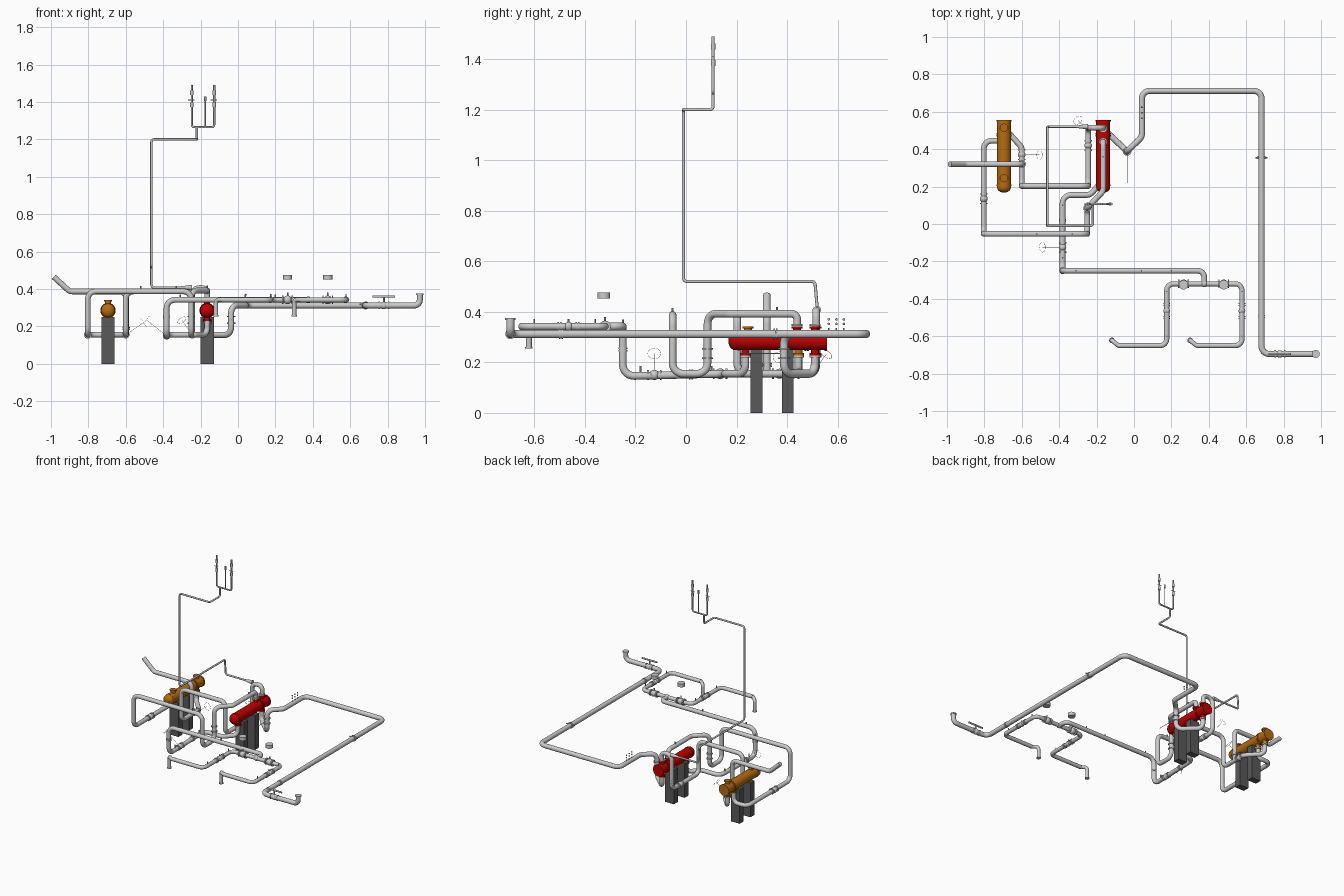
import bpy, math
from mathutils import Vector as V

if "Cube" in bpy.data.objects:
    bpy.data.objects.remove(bpy.data.objects["Cube"])


def paint(name, c):
    m = bpy.data.materials.new(name)
    m.diffuse_color = (*c, 1)
    m.use_nodes = True
    m.node_tree.nodes["Principled BSDF"].inputs["Base Color"].default_value = m.diffuse_color
    return m


red = paint("red_paint", (0.55, 0.0, 0.0))
orange = paint("orange_paint", (0.47, 0.15, 0.005))
dark = paint("dark_grey", (0.1, 0.1, 0.1))


def finish(o, mat=None):
    for p in o.data.polygons:
        p.use_smooth = True
    o.data.set_sharp_from_angle(angle=math.radians(40))
    if mat:
        o.data.materials.append(mat)
    return o


def rod(name, a, b, r, r2=None, mat=None, n=20):
    a, b = V(a), V(b)
    d = b - a
    bpy.ops.mesh.primitive_cone_add(vertices=n, radius1=r, radius2=r if r2 is None else r2,
                                    depth=d.length, location=(a + b) / 2)
    o = bpy.context.object
    o.rotation_euler = d.to_track_quat('Z', 'Y').to_euler()
    o.name = name
    return finish(o, mat)


def ball(name, c, r, scale=(1, 1, 1), mat=None):
    bpy.ops.mesh.primitive_uv_sphere_add(segments=20, ring_count=12, radius=r, location=c)
    o = bpy.context.object
    o.name, o.scale = name, scale
    return finish(o, mat)


def pipe(name, pts, r, bend=0.04):
    # polyline with rounded elbows, swept with a round section
    pts = [V(p) for p in pts]
    path = [pts[0]]
    for a, b, c in zip(pts, pts[1:], pts[2:]):
        u, v = (a - b), (c - b)
        half = u.angle(v) / 2
        t = min(bend / math.tan(half), u.length * .49, v.length * .49)
        u.normalize()
        v.normalize()
        rad = t * math.tan(half)
        cen = b + (u + v).normalized() * (rad / math.sin(half))
        s, e = (b + u * t - cen).normalized(), (b + v * t - cen).normalized()
        path += [cen + s.slerp(e, i / 8) * rad for i in range(9)]
    path.append(pts[-1])
    cu = bpy.data.curves.new(name, 'CURVE')
    cu.dimensions, cu.bevel_depth, cu.bevel_resolution, cu.use_fill_caps = '3D', r, 8, True
    sp = cu.splines.new('POLY')
    sp.points.add(len(path) - 1)
    for q, p in zip(sp.points, path):
        q.co = (*p, 1)
    tmp = bpy.data.objects.new(name + "_path", cu)
    bpy.context.collection.objects.link(tmp)
    bpy.context.view_layer.update()
    me = bpy.data.meshes.new_from_object(tmp.evaluated_get(bpy.context.evaluated_depsgraph_get()))
    bpy.data.objects.remove(tmp)
    o = bpy.data.objects.new(name, me)
    bpy.context.collection.objects.link(o)
    return finish(o)


def flange(name, c, d, r=0.021, t=0.006, gap=0.004):
    # bolted pair of rings around a pipe
    c, d = V(c), V(d).normalized()
    for s in (-1, 1):
        rod(name, c + d * s * (gap / 2), c + d * s * (gap / 2 + t), r)


def valve(name, c, d, r=0.02):
    c, d = V(c), V(d).normalized()
    ball(name + "_body", c, r)
    for s in (-1, 1):
        rod(name + "_flange", c + d * s * 0.022, c + d * s * 0.029, r)


def handwheel(name, a, c, r=0.026):
    a, c = V(a), V(c)
    rod(name + "_stem", a, c, 0.0008, n=8)
    bpy.ops.mesh.primitive_torus_add(major_radius=r, minor_radius=0.0007, major_segments=24,
                                     minor_segments=6, location=c,
                                     rotation=(c - a).to_track_quat('Z', 'Y').to_euler())
    bpy.context.object.name = name


# heat exchangers on twin pedestals
def exchanger(tag, x, mat, nozzles):
    z = 0.285
    rod(tag + "_shell", (x, 0.195, z), (x, 0.55, z), 0.037, mat=mat, n=32)
    ball(tag + "_end_cap", (x, 0.195, z), 0.037, (1, 0.75, 1), mat)
    for y, r in ((0.207, 0.039), (0.472, 0.041), (0.482, 0.041), (0.553, 0.041)):
        rod(tag + "_flange", (x, y - 0.004, z), (x, y + 0.004, z), r, mat=mat, n=32)
    for y, s in nozzles:
        rod(tag + "_nozzle", (x, y, z), (x, y, z + s * 0.055), 0.016, mat=mat)
        rod(tag + "_nozzle_flange", (x, y, z + s * 0.048), (x, y, z + s * 0.057), 0.022, mat=mat)
    for y in (0.279, 0.403):
        bpy.ops.mesh.primitive_cube_add(size=1, location=(x, y, 0.125))
        o = bpy.context.object
        o.name, o.scale = tag + "_pedestal", (0.072, 0.046, 0.25)
        o.data.materials.append(dark)


RX, OX, LO, HI, R = -0.165, -0.695, 0.155, 0.387, 0.0152
exchanger("red_exchanger", RX, red, [(0.235, -1), (0.44, 1), (0.51, 1), (0.51, -1)])
exchanger("orange_exchanger", OX, orange, [(0.245, 1), (0.515, 1), (0.445, -1), (0.515, -1)])
for y, s in ((0.235, -1), (0.44, 1), (0.51, 1), (0.51, -1)):
    rod("red_mating_flange", (RX, y, .285 + s * .058), (RX, y, .285 + s * .066), 0.022)
for y in (0.445, 0.515):
    rod("orange_mating_flange", (OX, y, .227), (OX, y, .219), 0.022)

# long outlet pipe
pipe("outlet_pipe", [(RX, .51, .23), (RX, .51, LO), (-.037, .388, LO), (-.037, .388, .312),
                     (.042, .465, .312), (.042, .712, .312), (.682, .712, .312),
                     (.682, -.695, .312), (.972, -.695, .312), (.972, -.695, .375)], 0.0163, 0.042)
rod("outlet_end_flange", (.972, -.695, .368), (.972, -.695, .376), 0.021)
flange("outlet_flange", (-.037, .388, .235), (0, 0, 1), 0.023, gap=.03)
flange("outlet_flange", (.682, .355, .312), (0, 1, 0), 0.021)
rod("outlet_clamp", (.65, .355, .318), (.715, .355, .318), 0.004, n=8)
flange("outlet_flange", (.682, -.495, .312), (0, 1, 0), 0.019)
valve("outlet_valve", (.78, -.695, .312), (1, 0, 0))
rod("outlet_valve_stem", (.78, -.695, .312), (.78, -.695, .36), 0.005, n=10)
rod("outlet_valve_lever", (.72, -.695, .36), (.84, -.695, .36), 0.006, n=10)
rod("outlet_stem", (-.037, .38, .235), (-.037, .22, .235), 0.0015, n=8)

# supply pipe splitting into two branches
BZ = 0.342
pipe("supply_pipe", [(RX, .235, .23), (RX, .235, LO), (-.235, .155, LO), (-.382, .155, LO),
                     (-.382, -.25, LO - .01), (-.382, -.25, BZ), (.375, -.25, BZ),
                     (.375, -.32, BZ)], R, 0.045)
valve("supply_valve", (-.382, -.125, LO - .005), (0, 1, 0))
flange("supply_flange", (-.382, .02, LO - .003), (0, 1, 0), 0.019)
flange("supply_flange", (-.382, -.25, .25), (0, 0, 1), 0.018)
for y in (.1, -.18):
    rod("supply_tap", (-.382, y, .15), (-.382, y, .185), 0.004, n=8)
pipe("branch_header", [(-.085, -.65, BZ), (.175, -.65, BZ), (.175, -.32, BZ), (.577, -.32, BZ),
                       (.577, -.65, BZ), (.334, -.65, BZ)], 0.0138, 0.035)
for x in (-.118, .3):
    s = x + .034
    pipe("branch_end", [(s + .02, -.65, BZ), (s, -.65, BZ), (x, -.622, BZ), (x, -.622, .26)],
         0.012, 0.02)
    rod("branch_end_flange", (x, -.622, .254), (x, -.622, .26), 0.015)
for x, xb in ((.265, .175), (.48, .577)):
    valve("control_valve", (x, -.32, BZ), (1, 0, 0), 0.023)
    rod("control_valve_neck", (x, -.32, BZ), (x, -.32, .38), 0.004, n=8)
    rod("valve_actuator", (x, -.325, .452), (x, -.325, .476), 0.025)
    for y in (-.43, -.5):
        flange("branch_flange", (xb, y, BZ), (0, 1, 0), 0.018)
    ball("branch_valve_body", (xb, -.465, BZ), 0.018)
    for y in (-.36, -.465, -.6):
        rod("branch_tap", (xb, y, BZ), (xb, y, BZ + .03), 0.003, n=8)
ball("branch_tee", (.375, -.32, BZ), 0.018)

# crossover from red shell to orange exchanger
pipe("crossover_pipe", [(RX, .44, .345), (RX, .44, .392), (RX, .175, .392), (-.25, .085, .392),
                        (-.25, .085, LO), (-.25, -.053, LO), (-.25, -.053, HI), (-.803, -.053, HI),
                        (-.803, -.053, LO), (-.803, .445, LO), (OX, .445, LO), (OX, .445, .225)],
     R, 0.042)
flange("crossover_flange", (-.25, .085, .235), (0, 0, 1), 0.021, gap=.03)
valve("crossover_valve", (-.803, .135, LO), (0, 1, 0), 0.021)

# return line from orange to red top
pipe("return_pipe", [(OX, .515, .225), (OX, .515, LO), (-.6, .41, LO), (-.6, .203, LO),
                     (-.6, .203, HI), (-.245, .203, HI), (-.245, .203, LO), (-.245, .515, LO),
                     (-.245, .515, .405), (RX, .515, .405), (RX, .515, .345)], R, 0.04)
valve("return_valve", (-.6, .37, LO), (0, 1, 0))
valve("return_valve", (-.245, .42, LO), (0, 1, 0))

# inlet pipe with angled end
pipe("inlet_pipe", [(-.985, .32, .465), (-.9, .32, HI), (-.598, .32, HI), (-.598, .32, LO)],
     R, 0.035)
flange("inlet_flange", (-.598, .32, .19), (0, 0, 1), 0.02)

# thin vent line and twin risers
rod("vent_reducer", (-.245, .52, .408), (-.31, .52, .408), 0.0145, 0.006)
pipe("vent_line", [(-.28, .52, .408), (-.463, .52, .408), (-.463, .51, .52), (-.463, -.01, .52),
                   (-.463, -.01, 1.2), (-.22, -.01, 1.2), (-.22, .107, 1.2), (-.22, .107, 1.265)],
     0.0062, 0.014)
pipe("vent_risers", [(-.247, .107, 1.49), (-.247, .107, 1.265), (-.127, .107, 1.265),
                     (-.127, .107, 1.49)], 0.0055, 0.014)
for x in (-.247, -.127):
    for z in (1.385, 1.45):
        rod("riser_valve", (x, .107, z - .012), (x, .107, z + .012), 0.009, n=12)
    rod("riser_lever", (x - .02, .107, 1.41), (x + .015, .107, 1.41), 0.002, n=8)
rod("vent_probe", (-.175, .107, 1.265), (-.175, .107, 1.42), 0.003, n=8)
rod("vent_probe_cap", (-.175, .107, 1.405), (-.175, .107, 1.43), 0.006, n=10)

# handwheels and small instrument taps
handwheel("supply_handwheel", (-.382, -.125, .15), (-.49, -.125, .235))
handwheel("return_handwheel", (-.6, .37, LO), (-.505, .37, .22))
handwheel("red_handwheel", (-.245, .5, LO), (-.3, .555, .233))
for y in (.565, .595, .625):
    for z in (.352, .37):
        ball("instrument_tap", (.042, y, z), 0.005)
    rod("instrument_stub", (.042, y, .312), (.042, y, .335), 0.003, n=8)
for x, y, z in ((-.52, -.053, HI), (-.33, -.053, HI), (-.31, -.25, BZ), (.04, -.25, BZ),
                (.2, -.25, BZ), (-.165, .36, .392)):
    rod("pipe_tap", (x, y, z), (x, y, z + .028), 0.004, n=8)
